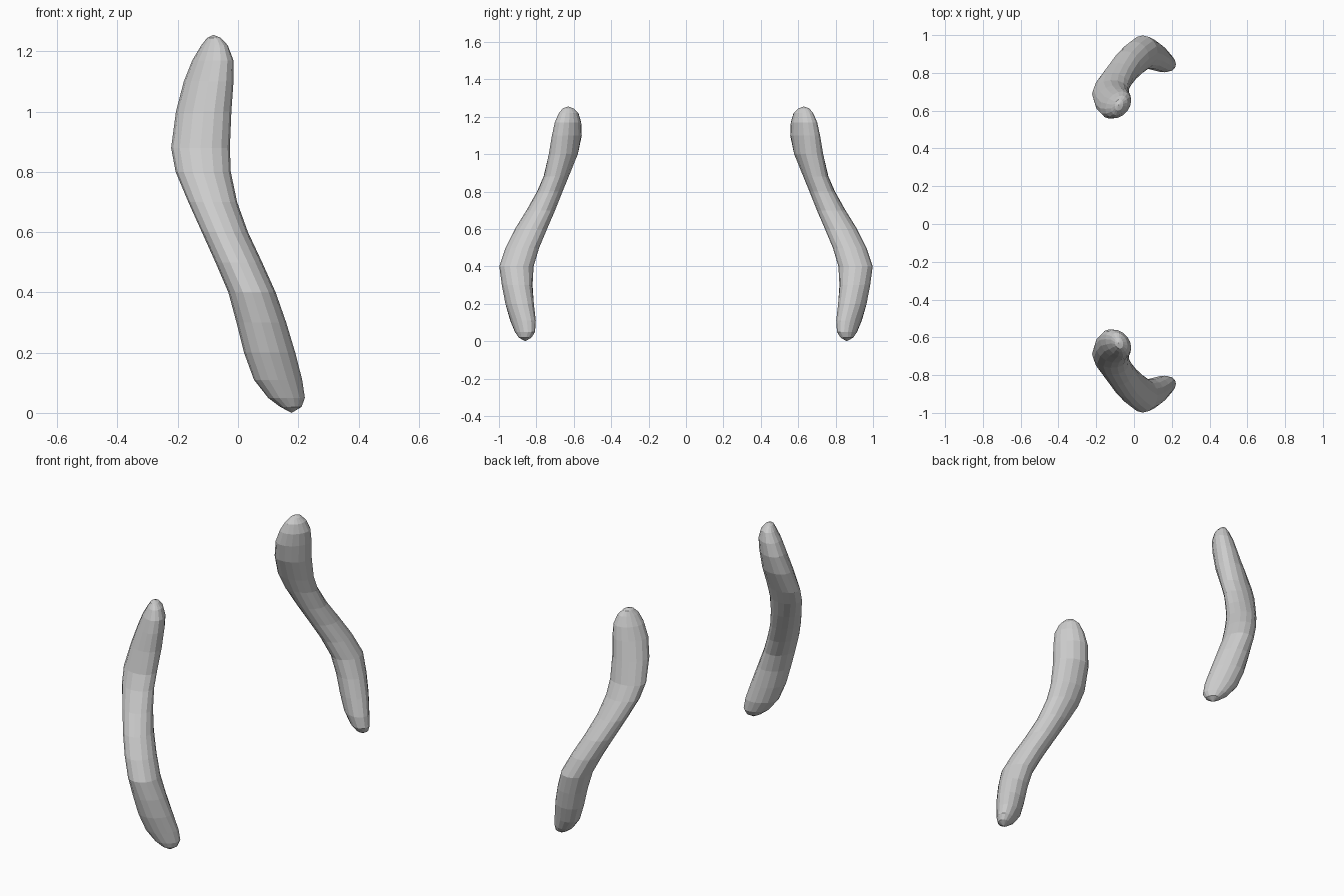
import bpy, bmesh, math

SIDES = 16
# Horizontal sections: z, x min, x max, y min, y max, diagonal skew
SECTIONS = [
    (0.02, 0.14, 0.211, 0.825, 0.895, -0.2),
    (0.05, 0.10, 0.222, 0.807, 0.915, -0.3),
    (0.11, 0.053, 0.213, 0.803, 0.94, -0.3),
    (0.20, 0.02, 0.19, 0.812, 0.967, -0.2),
    (0.30, -0.005, 0.16, 0.82, 0.985, -0.1),
    (0.40, -0.032, 0.125, 0.815, 0.998, 0),
    (0.50, -0.075, 0.08, 0.785, 0.965, 0),
    (0.60, -0.12, 0.033, 0.743, 0.915, 0),
    (0.70, -0.165, -0.003, 0.70, 0.853, 0),
    (0.80, -0.207, -0.024, 0.66, 0.797, 0.05),
    (0.88, -0.222, -0.027, 0.627, 0.762, 0.1),
    (1.00, -0.206, -0.022, 0.577, 0.735, 0.2),
    (1.10, -0.18, -0.015, 0.557, 0.717, 0.3),
    (1.17, -0.152, -0.015, 0.56, 0.702, 0.3),
    (1.22, -0.122, -0.034, 0.575, 0.68, 0.3),
    (1.245, -0.102, -0.057, 0.60, 0.66, 0.2),
]


def ring(bm, z, x0, x1, y0, y1, skew):
    """Skewed ellipse touching the four given limits."""
    verts = []
    for i in range(SIDES):
        a = 2 * math.pi * i / SIDES
        u = math.cos(a)
        v = math.cos(a - math.acos(skew))
        verts.append(bm.verts.new(((x0 + x1) / 2 + u * (x1 - x0) / 2,
                                   (y0 + y1) / 2 + v * (y1 - y0) / 2, z)))
    return verts


# Curved body lofted through the sections, with rounded tips
bm = bmesh.new()
rings = [ring(bm, *s) for s in SECTIONS]
bottom = bm.verts.new((0.178, 0.86, 0))
top = bm.verts.new((-0.082, 0.63, 1.255))
for i in range(SIDES):
    j = (i + 1) % SIDES
    for a, b in zip(rings, rings[1:]):
        bm.faces.new((a[i], a[j], b[j], b[i]))
    bm.faces.new((bottom, rings[0][j], rings[0][i]))
    bm.faces.new((top, rings[-1][i], rings[-1][j]))
bmesh.ops.recalc_face_normals(bm, faces=bm.faces)
mesh = bpy.data.meshes.new("curved_horn_pair")
bm.to_mesh(mesh)
bm.free()
horns = bpy.data.objects.new("curved_horn_pair", mesh)
bpy.context.collection.objects.link(horns)

# Matching horn on the opposite side
mirror = horns.modifiers.new("mirror", 'MIRROR')
mirror.use_axis = (False, True, False)
